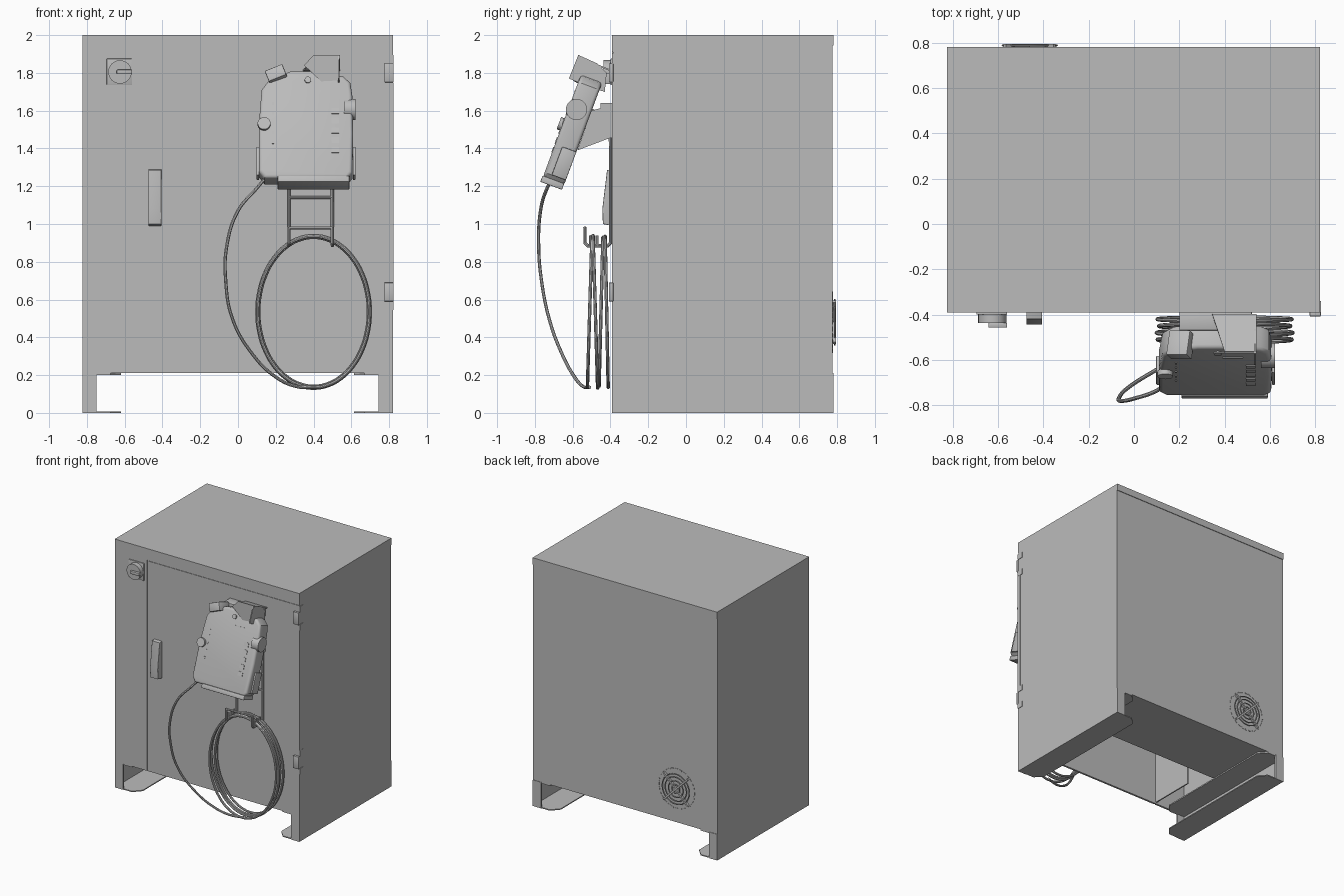
import bpy, bmesh, math
from mathutils import Matrix, Vector

cube = bpy.data.objects.get("Cube")
if cube:
    bpy.data.objects.remove(cube, do_unlink=True)

grey = bpy.data.materials.new("cabinet grey")
grey.use_nodes = True
COL = (0.5, 0.5, 0.5, 1)
grey.diffuse_color = COL
grey.node_tree.nodes["Principled BSDF"].inputs["Base Color"].default_value = COL


def add(name, bm, smooth=False, matrix=None):
    bmesh.ops.recalc_face_normals(bm, faces=bm.faces[:])
    me = bpy.data.meshes.new(name)
    bm.to_mesh(me)
    bm.free()
    me.materials.append(grey)
    ob = bpy.data.objects.new(name, me)
    bpy.context.collection.objects.link(ob)
    if matrix:
        ob.matrix_world = matrix
    if smooth:
        bpy.ops.object.select_all(action='DESELECT')
        ob.select_set(True)
        bpy.context.view_layer.objects.active = ob
        bpy.ops.object.shade_smooth_by_angle(angle=math.radians(35))
    return ob


def box(name, x, y, z, bevel=0, matrix=None):
    bm = bmesh.new()
    size = [b - a for a, b in (x, y, z)]
    mid = [(a + b) / 2 for a, b in (x, y, z)]
    bmesh.ops.create_cube(bm, size=1, matrix=Matrix.Translation(mid) @ Matrix.Diagonal((*size, 1)))
    if bevel:
        bmesh.ops.bevel(bm, geom=bm.edges[:], offset=bevel, segments=2, affect='EDGES', profile=0.5)
    return add(name, bm, bool(bevel), matrix)


def prism(name, pts, axis, a, b, bevel=0, matrix=None):
    """Extrude a 2D outline along an axis (the two other axes in order)."""
    bm = bmesh.new()

    def place(p, t):
        c = list(p)
        c.insert(axis, t)
        return c
    f = bm.faces.new([bm.verts.new(place(p, a)) for p in pts])
    top = bmesh.ops.extrude_face_region(bm, geom=[f])["geom"]
    move = [0, 0, 0]
    move[axis] = b - a
    bmesh.ops.translate(bm, verts=[v for v in top if isinstance(v, bmesh.types.BMVert)], vec=move)
    if bevel:
        rims = [e for e in bm.edges if abs(e.verts[0].co[axis] - e.verts[1].co[axis]) < 1e-6]
        bmesh.ops.bevel(bm, geom=rims, offset=bevel, segments=3, affect='EDGES', profile=0.5)
    return add(name, bm, bool(bevel), matrix)


def cyl(name, start, end, r1, r2=None, matrix=None):
    bm = bmesh.new()
    s, e = Vector(start), Vector(end)
    rot = (e - s).to_track_quat('Z', 'Y').to_matrix().to_4x4()
    bmesh.ops.create_cone(bm, cap_ends=True, segments=32, radius1=r1, radius2=r1 if r2 is None else r2,
                          depth=(e - s).length, matrix=Matrix.Translation((s + e) / 2) @ rot)
    return add(name, bm, True, matrix)


def tube(name, pts, r, cyclic=False, smooth_path=True):
    cu = bpy.data.curves.new(name, 'CURVE')
    cu.dimensions = '3D'
    cu.bevel_depth, cu.bevel_resolution, cu.use_fill_caps = r, 2, True
    cu.resolution_u = 8
    sp = cu.splines.new('BEZIER')
    sp.bezier_points.add(len(pts) - 1)
    for bp, p in zip(sp.bezier_points, pts):
        bp.co = p
        bp.handle_left_type = bp.handle_right_type = 'AUTO' if smooth_path else 'VECTOR'
    sp.use_cyclic_u = cyclic
    tmp = bpy.data.objects.new(name + "_path", cu)
    bpy.context.collection.objects.link(tmp)
    me = bpy.data.meshes.new_from_object(tmp.evaluated_get(bpy.context.evaluated_depsgraph_get()))
    bpy.data.objects.remove(tmp, do_unlink=True)
    bm = bmesh.new()
    bm.from_mesh(me)
    bpy.data.meshes.remove(me)
    return add(name, bm, True)


# Cabinet shell, open in the front part of the floor
L, R, F, B, Z0, Z1, T = -0.824, 0.82, -0.387, 0.776, 0.21, 2.0, 0.012
box("left_wall", (R - T, R), (F, B), (Z0, Z1 - T))
box("right_wall", (L, L + T), (F, B), (Z0, Z1 - T))
box("back_panel", (L + T, R - T), (B - T, B), (Z0, Z1 - T))
box("top_cap", (L, R), (F - 0.004, B + 0.005), (Z1 - T, Z1))
box("back_top_lip", (L, R), (B, B + 0.005), (1.945, Z1 - T))
box("front_panel", (L + T, R - T), (F, F + T), (Z0, Z1 - T))
box("rear_floor", (L + T, R - T), (0.2, B - T), (Z0, Z0 + T))
box("inner_partition", (-0.54, -0.53), (F + T, 0.0), (Z0 + T, Z1 - T))

# Front frame and door, parted by a narrow gap
FY = (F - 0.004, F)
box("frame_side", (L, -0.535), FY, (Z0, Z1 - T))
box("frame_top", (-0.535, R), FY, (1.91, Z1 - T))
box("door", (-0.527, R), FY, (Z0, 1.902))
box("door_side_edge", (R, R + 0.003), (F - 0.004, -0.362), (0.7, 1.75))
for i, z in enumerate((0.59, 1.75)):
    box(f"hinge_{i}", (0.775, R + 0.004), (-0.408, -0.385), (z, z + 0.1), 0.004)
    for j, dz in enumerate((-0.045, 0.1)):
        box(f"hinge_tab_{i}_{j}", (R, R + 0.004), (-0.39, -0.34), (z + dz, z + dz + 0.045))

# C-shaped plinth legs with chamfered flanges
for side, s, e in (("left", -1, R), ("right", 1, L)):
    def xr(a, b):
        return tuple(sorted((e + s * a, e + s * b)))
    box(side + "_leg_side", xr(0, 0.01), (F - 0.004, B), (0, Z0))
    for k, y in (("front", F - 0.004), ("back", B - 0.008)):
        box(f"{side}_leg_{k}_return", xr(0, 0.075), (y, y + 0.012), (0, Z0))
    flange = [(e, F), (e + s * 0.15, F), (e + s * 0.205, F + 0.06),
              (e + s * 0.205, B - 0.06), (e + s * 0.15, B), (e, B)]
    prism(side + "_leg_foot", flange, 2, 0, 0.008)
    prism(side + "_leg_top", flange, 2, Z0 - 0.01, Z0)

# Main rotary switch
box("switch_plate", (-0.695, -0.56), (-0.4, -0.389), (1.735, 1.875), 0.003)
cyl("switch_dial", (-0.625, -0.4, 1.805), (-0.625, -0.437, 1.805), 0.062)
box("switch_grip", (-0.642, -0.56), (-0.457, -0.435), (1.793, 1.817), 0.004)

# Door handle: wedge that thickens downward
prism("door_handle", [(-0.389, 0.99), (-0.44, 1.0), (-0.443, 1.08), (-0.418, 1.285), (-0.389, 1.29)],
      0, -0.475, -0.405, 0.004)

# Rear fan grille
fan = Vector((-0.46, 0.782, 0.48))
for i, r in enumerate((0.035, 0.065, 0.095, 0.12)):
    ring = [fan + Vector((r * math.cos(a), 0.006, r * math.sin(a)))
            for a in (k * math.pi / 8 for k in range(16))]
    tube(f"fan_ring_{i}", ring, 0.004, True)
for i, a in enumerate((45, -45)):
    M = Matrix.Translation(fan) @ Matrix.Rotation(math.radians(a), 4, 'Y')
    box(f"fan_bar_{i}", (-0.155, 0.155), (-0.007, 0.011), (-0.007, 0.007), matrix=M)
for i in range(28):
    M = Matrix.Translation(fan) @ Matrix.Rotation(i * math.tau / 28, 4, 'Y')
    box(f"fan_slot_{i}", (0.155, 0.163), (-0.007, -0.003), (-0.012, 0.012), matrix=M)

# Tilted hand-held control panel, modelled upright then leaned back
P = Matrix.Translation((0.36, -0.598, 1.506)) @ Matrix.Rotation(math.radians(-20.4), 4, 'X')
body = [(-0.22, -0.3), (0.22, -0.3), (0.245, -0.27), (0.25, -0.05), (0.245, 0.17), (0.235, 0.24),
        (0.2, 0.275), (0.06, 0.305), (-0.08, 0.305), (-0.19, 0.265), (-0.235, 0.2), (-0.25, 0.0),
        (-0.25, -0.26)]
prism("panel_body", body, 1, -0.06, 0.06, 0.018, P)
box("panel_lower_flap", (-0.15, 0.23), (-0.064, 0.058), (-0.325, -0.29), 0.004, P)
cyl("panel_side_knob", (0.2, -0.018, 0.1), (0.263, -0.018, 0.1), 0.056, matrix=P)
cyl("panel_stop_button", (-0.222, -0.055, 0.0), (-0.222, -0.08, 0.0), 0.034, matrix=P)
cyl("panel_key_switch", (0.01, -0.055, 0.25), (0.01, -0.07, 0.25), 0.017, matrix=P)
box("panel_top_slot", (0.03, 0.12), (-0.063, -0.058), (0.185, 0.191), matrix=P)
for i in range(5):
    z = -0.16 + i * 0.055
    box(f"panel_key_{i}", (0.135, 0.175), (-0.064, -0.058), (z, z + 0.032), matrix=P)
    box(f"panel_mark_{i}", (-0.18, -0.17), (-0.063, -0.058), (z + 0.05, z + 0.065), matrix=P)
for i, s in enumerate((-1, 1)):
    box(f"panel_side_guard_{i}", tuple(sorted((s * 0.248, s * 0.262))), (-0.02, 0.06),
        (-0.27, -0.11), 0.004, P)

# Wall mount behind the control panel
box("mount_block", (0.24, 0.52), (-0.452, F), (1.455, 1.64))
cyl("mount_arm", (0.38, -0.45, 1.53), (0.38, -0.55, 1.57), 0.045, 0.065)
for i, x in enumerate((0.24, 0.51)):
    prism(f"mount_cheek_{i}", [(-0.39, 1.46), (-0.39, 1.63), (-0.5, 1.6), (-0.575, 1.39)], 0, x, x + 0.01)

# Bent sheet hooks that hold the top of the panel
prism("hook_plate_top", [(0.345, -0.39), (0.54, -0.39), (0.54, -0.57), (0.4, -0.57)], 2, 1.842, 1.85,
      matrix=Matrix.Translation((0, -0.48, 1.85)) @ Matrix.Rotation(math.radians(22), 4, 'X')
      .inverted() @ Matrix.Translation((0, 0.48, -1.85)))
prism("hook_plate_front", [(0.35, 1.84), (0.4, 1.895), (0.54, 1.895), (0.53, 1.76), (0.44, 1.755)],
      1, -0.572, -0.565)
prism("hook_side", [(-0.62, 1.77), (-0.57, 1.895), (-0.47, 1.85), (-0.42, 1.8), (-0.43, 1.7), (-0.5, 1.72)],
      0, 0.53, 0.538)
box("latch_block", (-0.05, 0.05), (-0.06, 0.055), (-0.035, 0.03), 0.006,
    Matrix.Translation((0.205, -0.53, 1.785)) @ Matrix.Rotation(math.radians(-22), 4, 'Y')
    @ Matrix.Rotation(math.radians(-20), 4, 'X'))
box("latch_rail", (0.2, 0.52), (-0.47, F), (1.74, 1.8), 0.005)

# Cable hanger: two bent rods joined by bars
for i, x in enumerate((0.27, 0.5)):
    tube(f"hanger_rod_{i}", [(x, -0.4, 1.46), (x, -0.4, 0.9), (x, -0.415, 0.885), (x, -0.52, 0.885),
                             (x, -0.535, 0.9), (x, -0.535, 0.985)], 0.009, smooth_path=False)
    for j, y in enumerate((-0.505, -0.47, -0.435)):
        tube(f"hanger_divider_{i}_{j}", [(x, y, 0.885), (x, y, 0.94)], 0.008, smooth_path=False)
for i, (y, z) in enumerate(((-0.4, 1.14), (-0.535, 0.98))):
    tube(f"hanger_bar_{i}", [(0.27, y, z), (0.5, y, z)], 0.008, smooth_path=False)

# Coiled cable and its loose run to the control panel
for i, (y, grow, lean) in enumerate(((-0.51, 0.0, 0.012), (-0.48, 0.004, -0.012),
                                     (-0.45, -0.006, 0.01), (-0.42, 0.0, -0.008))):
    loop = [(0.4 + (0.296 + grow) * math.cos(a), y + lean * math.sin(a), 0.535 + (0.4 + grow) * math.sin(a))
            for a in (k * math.pi / 12 for k in range(24))]
    tube(f"cable_loop_{i}", loop, 0.009, True)
tube("cable_run", [(0.15, -0.7, 1.25), (0.1, -0.735, 1.19), (0.0, -0.77, 1.07), (-0.06, -0.78, 0.88),
                   (-0.065, -0.765, 0.7), (-0.03, -0.725, 0.5), (0.07, -0.66, 0.32),
                   (0.2, -0.59, 0.19), (0.31, -0.545, 0.14), (0.42, -0.51, 0.135)], 0.009)
